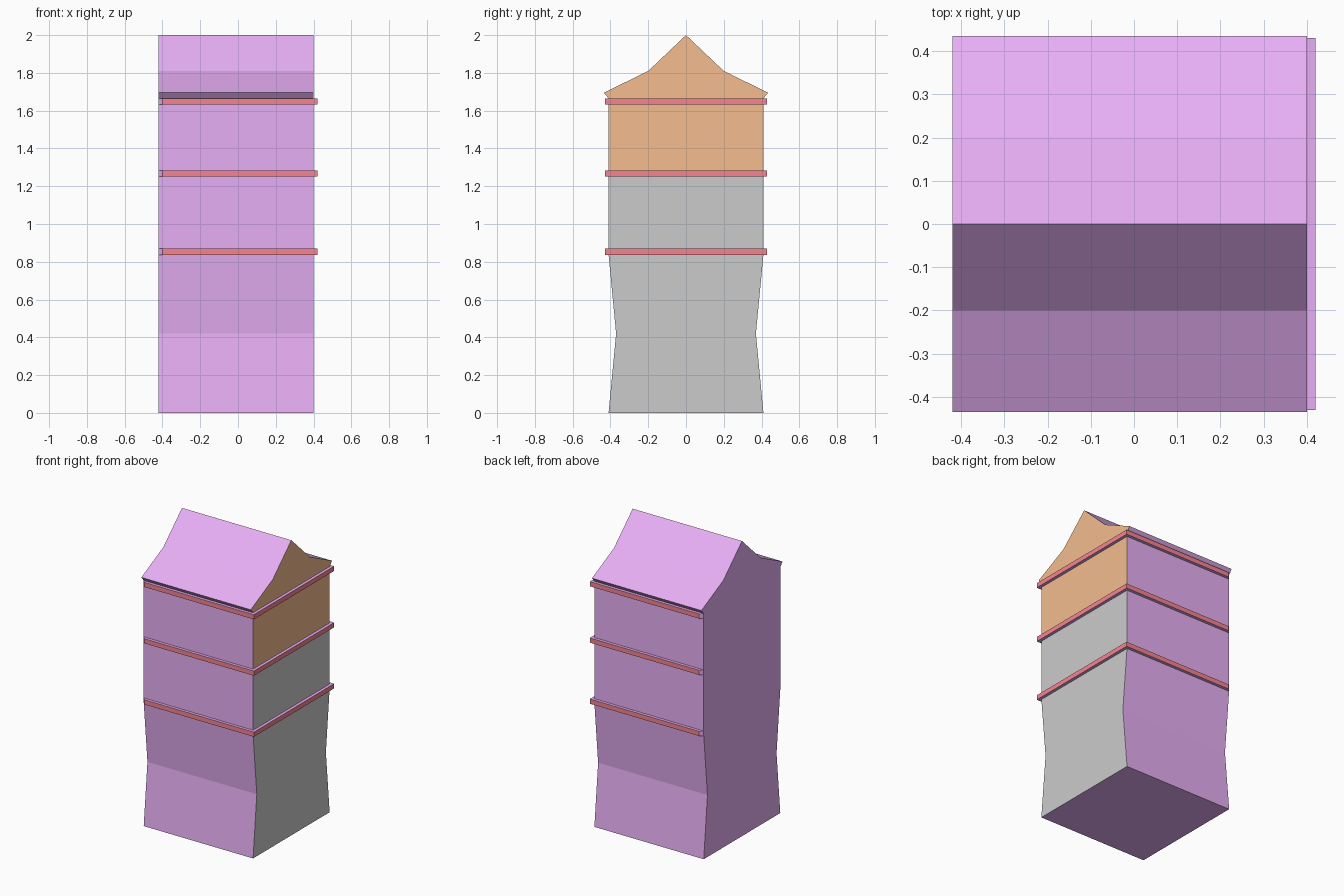
import bpy, bmesh

if "Cube" in bpy.data.objects:
    bpy.data.objects.remove(bpy.data.objects["Cube"])

def material(name, rgb):
    m = bpy.data.materials.new(name)
    m.diffuse_color = (*rgb, 1)
    m.use_nodes = True
    m.node_tree.nodes["Principled BSDF"].inputs["Base Color"].default_value = m.diffuse_color
    return m

purple = material("purple", (0.80, 0.43, 0.91))
orange = material("orange", (0.91, 0.51, 0.28))
red = material("red", (0.92, 0.23, 0.28))

def add_object(name, faces, mats):
    """faces: list of (corner points, material slot)"""
    bm = bmesh.new()
    for pts, slot in faces:
        bm.faces.new([bm.verts.new(p) for p in pts]).material_index = slot
    bmesh.ops.remove_doubles(bm, verts=bm.verts, dist=1e-4)
    bmesh.ops.recalc_face_normals(bm, faces=bm.faces)
    me = bpy.data.meshes.new(name)
    for m in mats:
        me.materials.append(m)
    bm.to_mesh(me)
    bm.free()
    ob = bpy.data.objects.new(name, me)
    bpy.context.collection.objects.link(ob)
    return ob

# House body with gabled roof: (height, half depth) levels
X0, X1 = -0.42, 0.40
levels = [(0, 0.41), (0.42, 0.37), (0.84, 0.41), (1.265, 0.41),
          (1.665, 0.41), (1.695, 0.435), (1.81, 0.2), (2.0, 0)]

def ring(level):
    z, h = level
    return [(X0, -h, z), (X1, -h, z), (X1, h, z), (X0, h, z)]

body = [(ring(levels[0]), 0)]
for lo, hi in zip(levels, levels[1:]):
    a, b = ring(lo), ring(hi)
    for i in range(4):
        j = (i + 1) % 4
        slot = (1 if lo[0] < 1.2 else 2) if i == 1 else 0
        pts = [a[i], a[j], b[j], b[i]]
        if pts[2] == pts[3]:
            pts.pop()
        body.append((pts, slot))
# Empty middle slot leaves the lower right wall grey
add_object("house_body", body, [purple, None, orange])

# Floor bands: U-shaped trims round three sides, chamfered at the left ends
outer = [(-0.42, 0.41), (-0.40, 0.43), (0.42, 0.43)]
inner = [(-0.42, 0.41), (-0.40, 0.41), (0.40, 0.41)]
outer += [(x, -y) for x, y in reversed(outer)]
inner += [(x, -y) for x, y in reversed(inner)]
for n, z0 in enumerate((0.837, 1.251, 1.633)):
    z1 = z0 + 0.032
    faces = []
    for i in range(5):
        o, p, q, r = outer[i], outer[i + 1], inner[i + 1], inner[i]
        faces.append(([(*o, z0), (*p, z0), (*p, z1), (*o, z1)],
                      1 if i in (0, 4) else 0))
        for z in (z0, z1):
            faces.append(([(*v, z) for v in (o, p, q, r)], 1))
    # Inner wall closes the trim so normals resolve outward
    for i in range(5):
        p, q = inner[i], inner[i + 1]
        faces.append(([(*p, z0), (*q, z0), (*q, z1), (*p, z1)], 1))
    add_object(f"floor_band_{n + 1}", faces, [red, purple])
